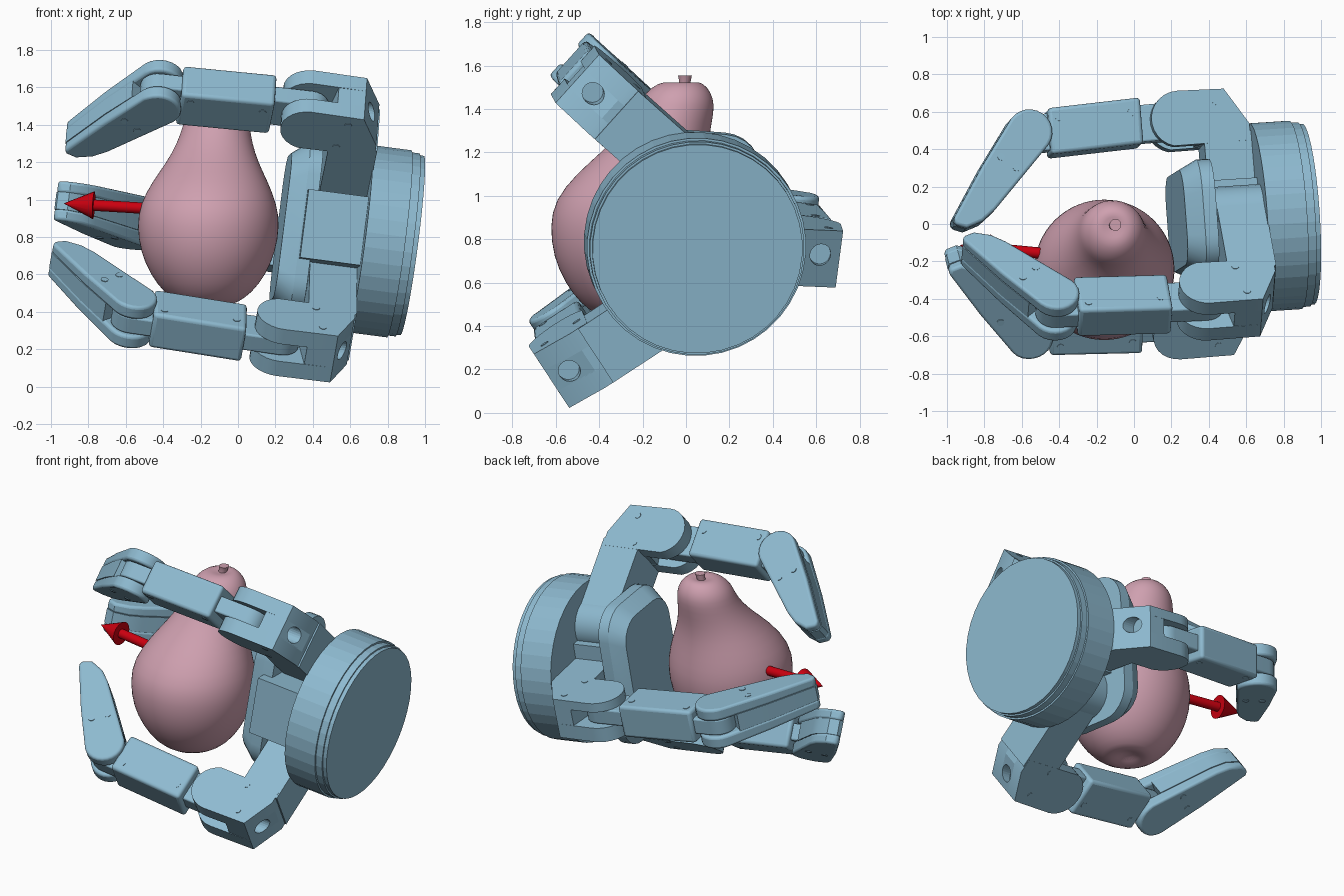
import bpy, bmesh, math
from mathutils import Matrix, Vector

cube = bpy.data.objects.get("Cube")
if cube:
    bpy.data.objects.remove(cube, do_unlink=True)


def material(name, rgb):
    m = bpy.data.materials.new(name)
    m.use_nodes = True
    m.diffuse_color = (*rgb, 1)
    m.node_tree.nodes["Principled BSDF"].inputs["Base Color"].default_value = (*rgb, 1)
    return m


BLUE = material("steel blue", (0.27, 0.49, 0.63))
PINK = material("dusty pink", (0.62, 0.35, 0.43))
RED = material("signal red", (0.6, 0.0, 0.005))


def finish(name, bm, mat, matrix, smooth=None, bevel=0):
    bmesh.ops.recalc_face_normals(bm, faces=bm.faces)
    mesh = bpy.data.meshes.new(name)
    bm.to_mesh(mesh)
    bm.free()
    mesh.materials.append(mat)
    ob = bpy.data.objects.new(name, mesh)
    bpy.context.collection.objects.link(ob)
    ob.matrix_world = matrix
    if bevel:
        b = ob.modifiers.new("rounded edges", 'BEVEL')
        b.width, b.segments, b.limit_method = bevel, 3, 'ANGLE'
        b.angle_limit = math.radians(40)
    if smooth:
        bpy.ops.object.select_all(action='DESELECT')
        ob.select_set(True)
        bpy.context.view_layer.objects.active = ob
        bpy.ops.object.shade_smooth_by_angle(angle=math.radians(smooth))
    return ob


def prism(name, pts, lo, hi, matrix, bevel=0, taper=0, shrink=1, smooth=30):
    """Extrude an outline along z; taper narrows it along x, shrink scales the far end."""
    bm = bmesh.new()
    rows = [[bm.verts.new((x * s, y * s, z * (1 - taper * max(x, 0)))) for x, y in pts]
            for z, s in ((lo, 1), (hi, shrink))]
    for row in rows:
        bm.faces.new(row)
    for i in range(len(pts)):
        j = (i + 1) % len(pts)
        bm.faces.new((rows[0][i], rows[0][j], rows[1][j], rows[1][i]))
    return finish(name, bm, BLUE, matrix, smooth, bevel)


def loft(name, rings, n, mat, matrix, smooth):
    """Skin circles given as (centre, radius), capped at both ends."""
    bm = bmesh.new()
    rows = []
    for c, r in rings:
        rows.append([bm.verts.new((c[0] + r * math.cos(k * math.tau / n),
                                   c[1] + r * math.sin(k * math.tau / n), c[2])) for k in range(n)])
    for a, b in zip(rows, rows[1:]):
        for k in range(n):
            bm.faces.new((a[k], a[(k + 1) % n], b[(k + 1) % n], b[k]))
    bm.faces.new(rows[0])
    bm.faces.new(rows[-1])
    return finish(name, bm, mat, matrix, smooth)


def arc(cx, cy, r, a0, a1, n=12):
    angles = [math.radians(a0 + (a1 - a0) * i / n) for i in range(n + 1)]
    return [(cx + r * math.cos(a), cy + r * math.sin(a)) for a in angles]


def box(x0, x1, y0, y1):
    return [(x0, y0), (x1, y0), (x1, y1), (x0, y1)]


def rounded_box(x0, x1, y0, y1, r):
    return (arc(x1 - r, y1 - r, r, 0, 90, 6) + arc(x0 + r, y1 - r, r, 90, 180, 6)
            + arc(x0 + r, y0 + r, r, 180, 270, 6) + arc(x1 - r, y0 + r, r, 270, 360, 6))


# Hand frame: x radial, y forward out of the palm, z lateral
fwd = Vector((-0.99, -0.065, 0.13)).normalized()
rad = Vector((0, 1, -0.08))
rad = (rad - fwd * rad.dot(fwd)).normalized()
HAND = Matrix((rad, fwd, rad.cross(fwd))).transposed().to_4x4()
HAND.translation = (0.93, 0.053, 0.755)
SPIN = Matrix.Rotation(-math.pi / 2, 4, 'X')     # turns extrusion to forward
FACE = HAND @ SPIN

# Wrist drum with its stepped rim
loft("wrist_drum", [((0, 0, q), r) for q, r in
                    ((0, 0.485), (0.025, 0.485), (0.025, 0.495), (0.07, 0.495),
                     (0.07, 0.506), (0.285, 0.506))], 40, BLUE, FACE, None)

# Palm body and chamfered palm plate
prism("palm_body", box(-0.36, 0.2, -0.2, 0.17), 0.25, 0.61, FACE)
plate = rounded_box(-0.29, 0.31, -0.47, 0.45, 0.18)
prism("palm_plate", plate, 0.55, 0.62, FACE)
prism("palm_plate_front", plate, 0.62, 0.71, FACE, shrink=0.85)


def screw(name, x, y, z, matrix):
    prism(name, arc(x, y, 0.02, 0, 330, 11), -z, z, matrix)


def finger(tag, angle, offset, reach, top):
    root = HAND @ Matrix.Translation((0, 0, offset)) @ Matrix.Rotation(-math.radians(angle), 4, 'Y')
    base = root @ Matrix.Translation((reach, 0, 0))

    # Swinging arm on its pivot
    prism(tag + "_arm", box(-0.02, 0.46 + reach, 0.28, 0.54), -0.149, top - 0.001, root)
    prism(tag + "_pivot", arc(0, 0, 0.16, 0, 345, 23), 0.25, 0.55, root @ SPIN)

    # Forked knuckle with a socket in its sloped end
    back = [(0.41, 0.29), (0.5, 0.29), (0.695, 0.41 - 0.6 * reach)]
    for side, lo, hi in (("upper", 0.055, top), ("lower", -0.15, -0.055)):
        prism(f"{tag}_knuckle_{side}", back + arc(0.55, 0.665, 0.15, 0, 165), lo, hi, base)
    core = prism(tag + "_knuckle_core", back + [(0.695, 0.53), (0.41, 0.58)], -0.06, 0.06, base, smooth=None)
    cutter = prism(tag + "_socket_cutter", arc(0.6, 0, 0.05, 0, 345, 23), 0.2, 0.41, base @ SPIN, smooth=None)
    cutter.hide_render = cutter.hide_viewport = True
    cut = core.modifiers.new("socket", 'BOOLEAN')
    cut.operation, cut.object = 'DIFFERENCE', cutter

    # Middle link: thin strip inside a wider shell
    prism(tag + "_link_strip", arc(0.53, 1.48, 0.1, 0, 180) + arc(0.55, 0.665, 0.1, 180, 360),
          -0.052, 0.052, base, 0.01)
    prism(tag + "_link_shell", [(0.43, 0.865), (0.68, 0.865), (0.655, 1.365), (0.405, 1.365)],
          -0.108, 0.108, base, 0.02)

    # Curled fingertip: forked at the joint, tapering to the end
    tip = base @ Matrix.Translation((0.53, 1.475, 0)) @ Matrix.Rotation(math.radians(141), 4, 'Z')
    profile = arc(0, 0, 0.122, 90, 270) + [(0.3, -0.105), (0.62, -0.07), (0.64, -0.045),
                                           (0.62, 0.015), (0.54, 0.065), (0.45, 0.085)]
    for side, lo, hi in (("upper", 0.055, 0.135), ("lower", -0.135, -0.055)):
        prism(f"{tag}_tip_{side}", profile, lo, hi, tip, 0.018, 0.34)
    prism(tag + "_tip_core", [(0.09, 0.115), (0.09, -0.115)] + profile[13:], -0.06, 0.06, tip, 0, 0.34)

    # Screws on the joints and link sides
    for k, (x, y) in enumerate(((0.63, 0.46), (0.45, 0.5))):
        screw(f"{tag}_knuckle_screw_{k}", x, y, top + 0.003, base)
    for k, q in enumerate((0.92, 1.31)):
        screw(f"{tag}_link_screw_{k}", 0.6, q, 0.111, base)
    for k, y in enumerate((-0.05, 0.05)):
        screw(f"{tag}_tip_screw_{k}", 0.2, y, 0.128, tip)


finger("rear_finger", -3, 0, -0.005, 0.115)
finger("upper_finger", 142.5, 0.25, 0.045, 0.15)
finger("lower_finger", 217.5, -0.25, 0.055, 0.15)

# Pear with a leaning neck: (height, lean, radius)
pear = [(0.47, -0.25, 0.03), (0.435, -0.25, 0.1), (0.445, -0.25, 0.15), (0.5, -0.25, 0.235),
        (0.6, -0.25, 0.31), (0.72, -0.25, 0.363), (0.86, -0.245, 0.384), (0.98, -0.24, 0.367),
        (1.1, -0.2, 0.308), (1.2, -0.145, 0.246), (1.3, -0.09, 0.202), (1.39, -0.05, 0.18),
        (1.45, -0.04, 0.167), (1.5, -0.03, 0.13), (1.53, -0.02, 0.08), (1.515, -0.015, 0.03)]
body = loft("pear", [((-0.105 + 0.22 * y, y, z), r) for z, y, r in pear], 32, PINK, Matrix(), 60)
body.modifiers.new("smooth", 'SUBSURF').levels = 1
loft("pear_stem", [((-0.11, -0.01, 1.5), 0.025), ((-0.105, -0.005, 1.53), 0.027),
                   ((-0.1, -0.005, 1.555), 0.032)], 12, PINK, Matrix(), 40)

# Arrow pointing out of the pear
start, end = Vector((-0.35, -0.17, 0.945)), Vector((-0.93, -0.115, 0.98))
length = (end - start).length
aim = Matrix.Translation(start) @ (end - start).to_track_quat('Z', 'Y').to_matrix().to_4x4()
loft("arrow", [((0, 0, z), r) for z, r in ((0, 0.03), (length - 0.16, 0.03), (length - 0.16, 0.075),
                                          (length, 0.001))], 16, RED, aim, 30)
